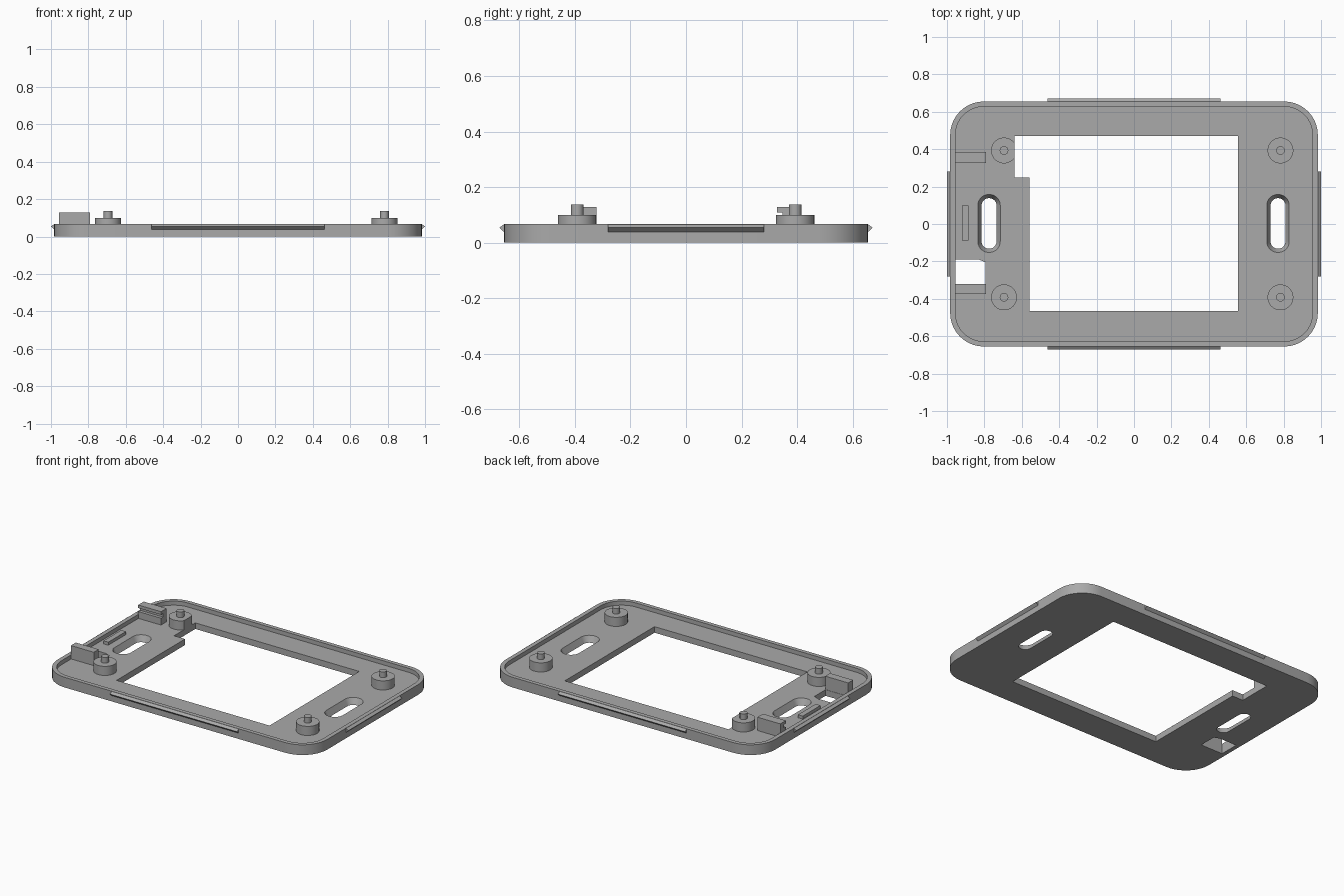
import bpy, bmesh
from math import cos, sin, pi, radians
from mathutils import Matrix, Vector

cube = bpy.data.objects.get("Cube")
if cube:
    bpy.data.objects.remove(cube)

grey = bpy.data.materials.new("mid grey plastic")
grey.use_nodes = True
COLOUR = (0.4, 0.4, 0.4, 1)
grey.diffuse_color = COLOUR
grey.node_tree.nodes["Principled BSDF"].inputs["Base Color"].default_value = COLOUR

TOP, FLOOR = 0.067, 0.04


def loft(name, *loops):
    """Closed solid through matching loops of 3D points."""
    bm = bmesh.new()
    rings = [[bm.verts.new(p) for p in loop] for loop in loops]
    for a, b in zip(rings, rings[1:]):
        for i in range(len(a)):
            j = (i + 1) % len(a)
            bm.faces.new((a[i], a[j], b[j], b[i]))
    bm.faces.new(rings[0])
    bm.faces.new(rings[-1])
    bmesh.ops.recalc_face_normals(bm, faces=bm.faces)
    mesh = bpy.data.meshes.new(name)
    bm.to_mesh(mesh)
    bm.free()
    mesh.materials.append(grey)
    obj = bpy.data.objects.new(name, mesh)
    bpy.context.collection.objects.link(obj)
    return obj


def prism(name, outline, z0, z1):
    return loft(name, [(x, y, z0) for x, y in outline], [(x, y, z1) for x, y in outline])


def rounded(cx, cy, hx, hy, r, steps=10):
    """Rounded rectangle outline."""
    pts = []
    for k, (sx, sy) in enumerate(((1, 1), (-1, 1), (-1, -1), (1, -1))):
        for i in range(steps + 1):
            a = (k + i / steps) * pi / 2
            pts.append((cx + sx * (hx - r) + r * cos(a), cy + sy * (hy - r) + r * sin(a)))
    return pts


def disc(cx, cy, r, sides=40):
    return [(cx + r * cos(2 * pi * i / sides), cy + r * sin(2 * pi * i / sides)) for i in range(sides)]


def rect(x0, x1, y0, y1):
    return [(x0, y0), (x1, y0), (x1, y1), (x0, y1)]


def cut(obj, cutter):
    """Subtract the cutter, then discard it."""
    cutter.hide_render = True
    mod = obj.modifiers.new("cut", 'BOOLEAN')
    mod.operation, mod.solver, mod.object = 'DIFFERENCE', 'EXACT', cutter
    bpy.context.view_layer.objects.active = obj
    bpy.ops.object.modifier_apply(modifier=mod.name)
    bpy.data.objects.remove(cutter)


def smooth(obj):
    bpy.ops.object.select_all(action='DESELECT')
    obj.select_set(True)
    bpy.context.view_layer.objects.active = obj
    bpy.ops.object.shade_smooth_by_angle(angle=radians(30))


# Window outline with its corner notch
WINDOW = [(-0.56, -0.465), (0.555, -0.465), (0.555, 0.47),
          (-0.64, 0.47), (-0.64, 0.248), (-0.56, 0.248)]

# Frame tray with shallow recess
frame = prism("frame_tray", rounded(0, 0, 0.983, 0.655, 0.18), 0, TOP)
cut(frame, prism("recess", rounded(0, 0, 0.955, 0.628, 0.152), FLOOR, 0.2))
cut(frame, prism("window", WINDOW, -0.1, 0.2))

# Tapered mounting slots, continued past both faces for a clean cut
for x in (-0.775, 0.77):
    loops = []
    for z in (-0.02, FLOOR + 0.02):
        w = 0.04 + 0.02 * z / FLOOR
        loops.append([(px, py, z) for px, py in rounded(x, 0.003, w, w + 0.095, w - 0.001)])
    cut(frame, loft("slot", *loops))

# Cable opening with one clipped corner
cut(frame, prism("opening", [(-0.955, -0.32), (-0.793, -0.32), (-0.793, -0.205),
                             (-0.83, -0.19), (-0.955, -0.19)], -0.1, FLOOR + 0.01))
smooth(frame)

# Four bosses with locating pins
for side, x in (("right", -0.695), ("left", 0.783)):
    for end, y in (("front", -0.392), ("back", 0.393)):
        boss = prism(f"{end}_{side}_boss", disc(x, y, 0.069), FLOOR - 0.005, 0.1)
        if (side, end) == ("right", "back"):
            cut(boss, prism("window", WINDOW, -0.1, 0.2))
        pin = prism(f"{end}_{side}_pin", disc(x, y, 0.023, 24), 0.095, 0.137)
        smooth(boss)
        smooth(pin)

# Plain retaining block, grooved retaining block and low rib
prism("front_block", rect(-0.957, -0.79, -0.373, -0.322), FLOOR - 0.005, 0.128)
hook = [(0.385, FLOOR - 0.005), (0.385, 0.128), (0.327, 0.128), (0.327, 0.108),
        (0.348, 0.108), (0.348, 0.085), (0.327, 0.085), (0.327, FLOOR - 0.005)]
loft("back_hook_block", *[[(x, y, z) for y, z in hook] for x in (-0.957, -0.79)])
prism("low_rib", rect(-0.92, -0.885, -0.087, 0.098), FLOOR - 0.005, 0.06)

# Snap ridges on the four sides
for name, angle, reach, half in (("left", 0, 0.983, 0.28), ("back", 90, 0.655, 0.463),
                                 ("right", 180, 0.983, 0.28), ("front", 270, 0.655, 0.463)):
    turn = Matrix.Rotation(radians(angle), 3, 'Z')
    section = [(reach - 0.005, 0.038), (reach, 0.038), (reach + 0.017, 0.054),
               (reach, TOP - 0.001), (reach - 0.005, TOP - 0.001)]
    loft(f"{name}_snap_ridge", *[[turn @ Vector((d, s, z)) for d, z in section] for s in (-half, half)])
